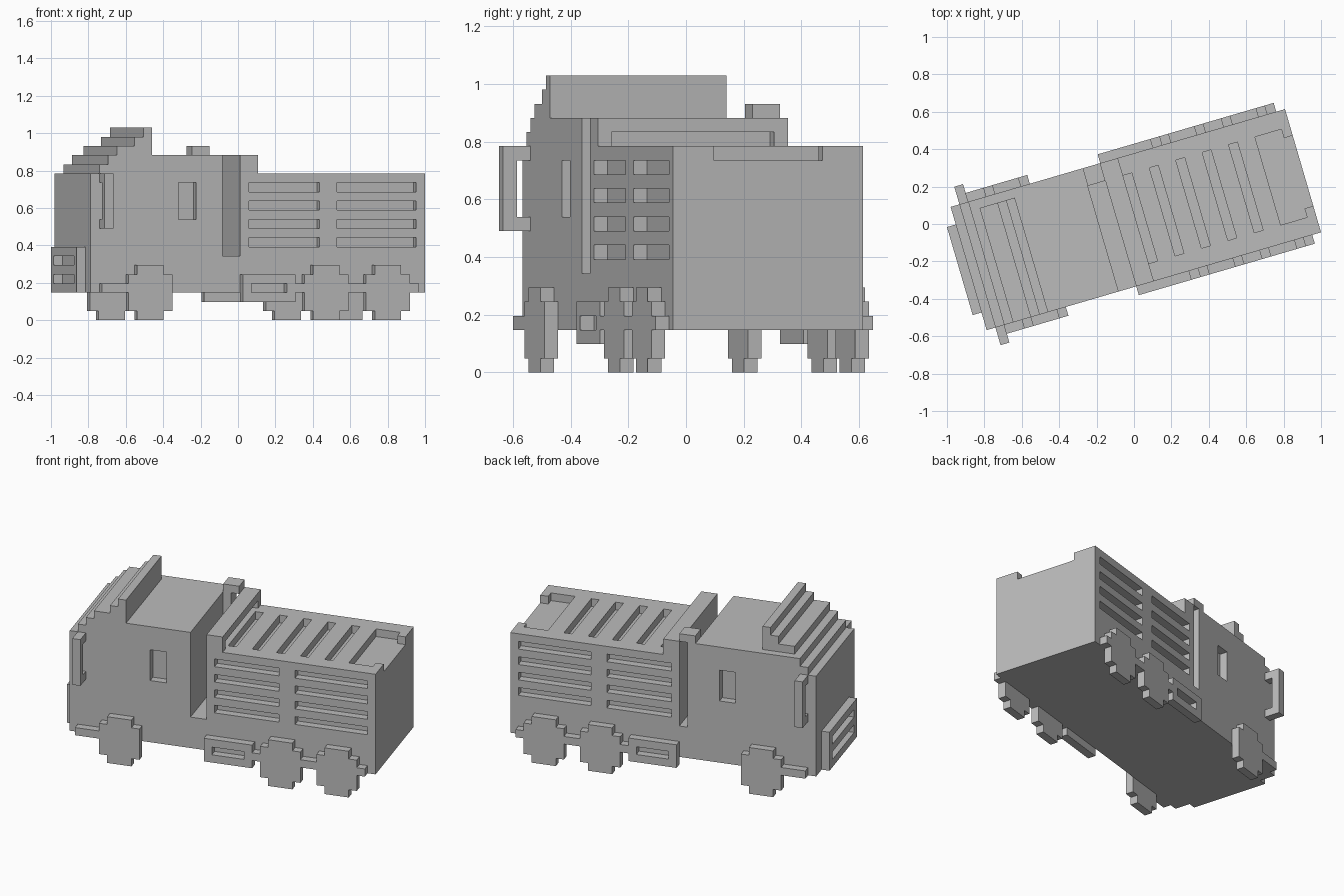
import bpy
import bmesh
import math
from mathutils import Matrix, Vector

if "Cube" in bpy.data.objects:
    bpy.data.objects.remove(bpy.data.objects["Cube"])

# Block grid: i runs front to back, j right to left, k upward
UNIT = 0.04902
ANGLE = math.radians(16.3)
PLACE = (Matrix.Scale(UNIT, 4) @ Matrix.Translation(Vector((-16.072, -11.572, 0)))
         @ Matrix.Rotation(ANGLE, 4, 'Z'))
WIDTH = 14

grey = bpy.data.materials.new("grey")
grey.diffuse_color = (0.5, 0.5, 0.5, 1)
grey.use_nodes = True
grey.node_tree.nodes["Principled BSDF"].inputs["Base Color"].default_value = grey.diffuse_color


def add_prism(bm, profile, j0, j1):
    """Extrude an (i, k) outline across the width."""
    face = bm.faces.new([bm.verts.new((i, j0, k)) for i, k in profile])
    moved = bmesh.ops.extrude_face_region(bm, geom=[face])["geom"]
    verts = [g for g in moved if isinstance(g, bmesh.types.BMVert)]
    bmesh.ops.translate(bm, verts=verts, vec=(0, j1 - j0, 0))


def rect(i0, i1, k0, k1):
    return [(i0, k0), (i1, k0), (i1, k1), (i0, k1)]


def make(name, prisms):
    bm = bmesh.new()
    for profile, j0, j1 in prisms:
        add_prism(bm, profile, j0, j1)
    bmesh.ops.recalc_face_normals(bm, faces=bm.faces[:])
    mesh = bpy.data.meshes.new(name)
    bm.to_mesh(mesh)
    bm.free()
    mesh.transform(PLACE)
    mesh.materials.append(grey)
    obj = bpy.data.objects.new(name, mesh)
    bpy.context.collection.objects.link(obj)
    return obj


def carve(obj, prisms):
    cutter = make("cutter", prisms)
    cutter.hide_render = True
    mod = obj.modifiers.new("carve", 'BOOLEAN')
    mod.operation = 'DIFFERENCE'
    mod.solver = 'EXACT'
    mod.object = cutter
    bpy.context.view_layer.objects.active = obj
    bpy.ops.object.modifier_apply(modifier=mod.name)
    bpy.data.objects.remove(cutter)


def both(profile, j0, j1):
    """The same prism on the right and left sides."""
    return [(profile, j0, j1), (profile, WIDTH - j1, WIDTH - j0)]


# Cab, gap, ridge and cargo box as one side outline
body = make("truck_body", [([
    (0, 3), (38, 3), (38, 16), (19, 16), (19, 18), (17, 18), (17, 7), (15, 7),
    (15, 18), (2, 18), (2, 17), (1, 17), (1, 16), (0, 16)], 0, WIDTH)])

# Side vents and cab windows
side_cuts = both(rect(10, 12, 11, 15), -1, 1)
for k in (8, 10, 12, 14):
    side_cuts += both(rect(18, 26, k, k + 1), -1, 1)
    side_cuts += both(rect(28, 37, k, k + 1), -1, 1)
carve(body, side_cuts)

# Roof slots and the rear hatch with its notch
carve(body, [(rect(i, i + 1, 15, 16.5), 2, 12) for i in (19, 22, 25, 28, 31)]
      + [(rect(34, 37, 15, 17), 2, 12)])
carve(body, [(rect(36, 39, 15, 17), 3, 11)])
# Slot along the back of the ridge
carve(body, [(rect(18, 19.5, 16, 17), 1, 13)])

# Stepped wind deflector on the cab roof
make("wind_deflector", [([
    (3, 18), (7, 18), (7, 21), (6, 21), (6, 20), (5, 20), (5, 19), (3, 19)], 0, 13)])

# Exhaust stack in the gap
make("exhaust_stack", [([
    (15, 7), (16, 7), (16, 18), (17, 18), (17, 19), (15, 19)], 12, 14)])

# Front grille with two openings
grille = make("front_grille", [(rect(-1, 0, 3, 8), 2, 12)])
carve(grille, [(rect(-2, 0.5, k, k + 1), 3, 11) for k in (4, 6)])

# Side mirrors on two arms
make("side_mirrors", both(rect(1, 2, 10, 16), -2, -1)
     + both(rect(1, 2, 10, 11), -1, 0) + both(rect(1, 2, 15, 16), -1, 0))

# Wheels, each a stepped disc
for name, i in (("front_wheels", 4), ("middle_wheels", 24), ("rear_wheels", 31)):
    outline = [(1, 0), (4, 0), (4, 1), (5, 1), (5, 5), (4, 5),
               (4, 6), (1, 6), (1, 5), (0, 5), (0, 1), (1, 1)]
    make(name, both([(i + a, k) for a, k in outline], -1, 0))

# Side rails between the wheels
rails = []
for i0, i1 in ((1, 4), (23, 24), (29, 31), (36, 37)):
    rails += both(rect(i0, i1, 3, 4), -1, 0)
make("side_rails", rails)

# Fuel tanks with a slot
tanks = make("fuel_tanks", both(rect(17, 23, 2, 5), -1, 0))
carve(tanks, both(rect(18, 22, 3, 4), -2, 0.5))
